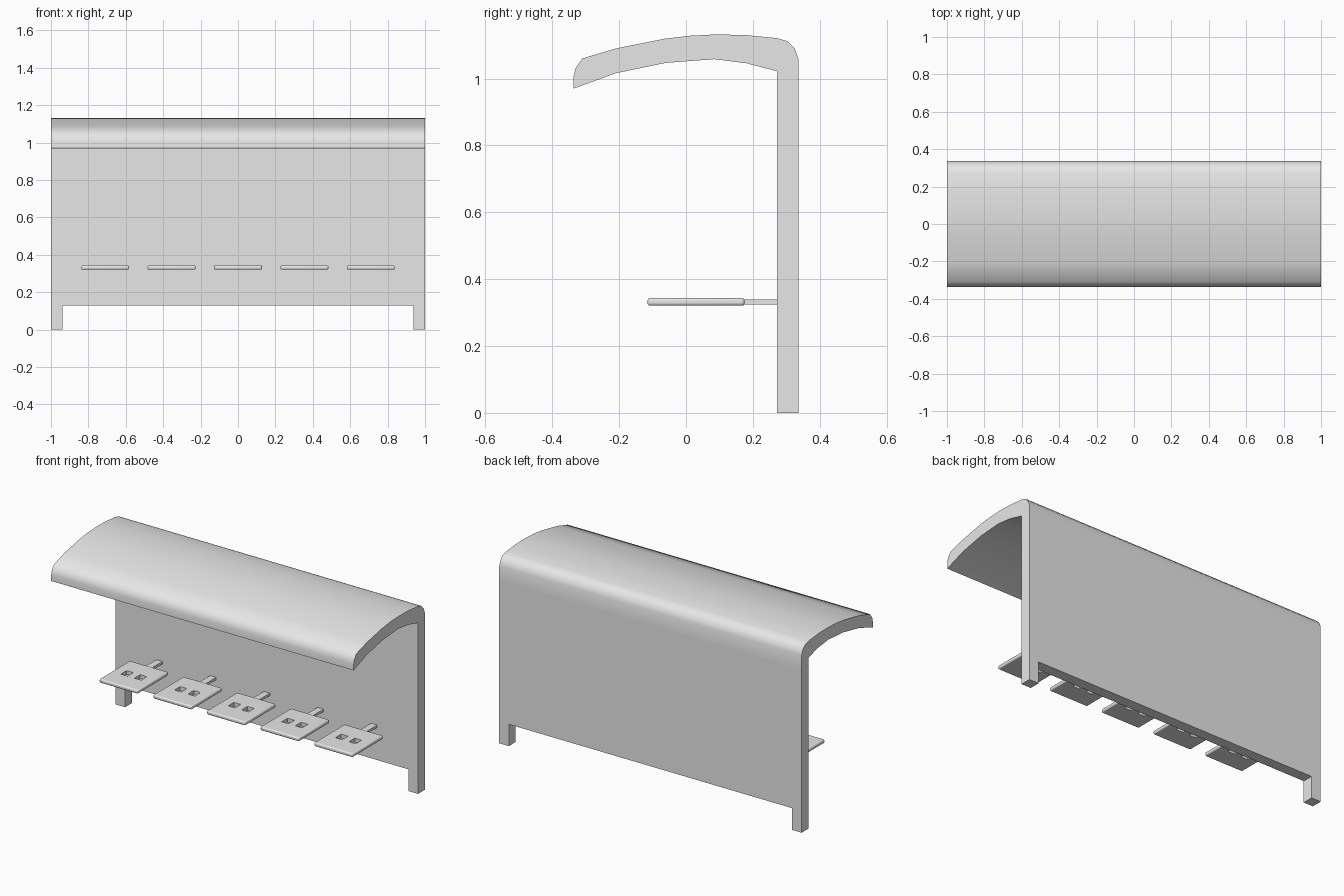
import bpy
import bmesh
import math
from mathutils import Matrix

if "Cube" in bpy.data.objects:
    bpy.data.objects.remove(bpy.data.objects["Cube"], do_unlink=True)

# Single plain finish
grey = bpy.data.materials.new("light grey")
grey.use_nodes = True
grey.diffuse_color = (0.8, 0.8, 0.8, 1)
grey.node_tree.nodes["Principled BSDF"].inputs["Base Color"].default_value = (0.8, 0.8, 0.8, 1)

WALL_FRONT, WALL_BACK = 0.272, 0.336
EAVE = 0.97


def add_object(name, mesh):
    obj = bpy.data.objects.new(name, mesh)
    bpy.context.collection.objects.link(obj)
    return obj


def finish(name, bm):
    bmesh.ops.recalc_face_normals(bm, faces=bm.faces)
    mesh = bpy.data.meshes.new(name)
    bm.to_mesh(mesh)
    bm.free()
    mesh.materials.append(grey)
    return add_object(name, mesh)


def prism(name, outline, sweep):
    """Extrude a closed outline of 3D points along the sweep vector."""
    bm = bmesh.new()
    face = bm.faces.new([bm.verts.new(p) for p in outline])
    moved = bmesh.ops.extrude_face_region(bm, geom=[face], use_keep_orig=True)["geom"]
    verts = [v for v in moved if isinstance(v, bmesh.types.BMVert)]
    bmesh.ops.translate(bm, verts=verts, vec=sweep)
    return finish(name, bm)


def boxes(name, specs):
    """Join several boxes, each given as centre and size."""
    bm = bmesh.new()
    for centre, size in specs:
        bmesh.ops.create_cube(bm, size=1, matrix=Matrix.Translation(centre) @ Matrix.Diagonal((*size, 1)))
    return finish(name, bm)


def smooth(obj, degrees):
    bpy.ops.object.select_all(action="DESELECT")
    obj.select_set(True)
    bpy.context.view_layer.objects.active = obj
    bpy.ops.object.shade_smooth_by_angle(angle=math.radians(degrees))


# Curved roof: outer skin from the front lip to the back, then the underside
roof_profile = [
    (-0.336, EAVE), (-0.336, 1.008), (-0.33, 1.032), (-0.31, 1.06), (-0.21, 1.09),
    (-0.065, 1.119), (0.01, 1.128), (0.09, 1.132), (0.18, 1.13), (0.272, 1.121),
    (0.303, 1.112), (0.325, 1.09), (WALL_BACK, 1.06), (WALL_BACK, EAVE),
    (WALL_FRONT, EAVE), (WALL_FRONT, 1.022), (0.18, 1.046), (0.085, 1.058),
    (-0.06, 1.047), (-0.21, 1.016),
]
roof = prism("roof", [(-1, y, z) for y, z in roof_profile], (2, 0, 0))
smooth(roof, 40)

# Back wall with a short leg at each end
half = [(1, EAVE), (1, 0), (0.937, 0), (0.937, 0.13)]
wall_outline = half + [(-x, z) for x, z in reversed(half)]
prism("back_wall", [(x, WALL_FRONT, z) for x, z in wall_outline], (0, WALL_BACK - WALL_FRONT, 0))

# Seat pad with rounded edges and two square openings
SEAT_Z = 0.332
pad = boxes("seat_pattern", [((0, 0.03, 0), (0.256, 0.29, 0.023))])
bevel = pad.modifiers.new("rounded edges", "BEVEL")
bevel.width = 0.008
bevel.segments = 3
smooth(pad, 40)
cutter = boxes("seat_openings", [((s * 0.045, 0.03, 0), (0.045, 0.055, 0.2)) for s in (-1, 1)])
cutter.hide_render = True
cut = pad.modifiers.new("openings", "BOOLEAN")
cut.operation = "DIFFERENCE"
cut.solver = "EXACT"
cut.object = cutter
bpy.context.view_layer.update()
seat_mesh = bpy.data.meshes.new_from_object(pad.evaluated_get(bpy.context.evaluated_depsgraph_get()))
seat_mesh.name = "seat"
for helper in (pad, cutter):
    bpy.data.objects.remove(helper, do_unlink=True)

# Row of five seats, each on a bar fixed to the wall
for i in range(5):
    x = (i - 2) * 0.355
    seat = add_object(f"seat_{i + 1}", seat_mesh)
    seat.location = (x, 0, SEAT_Z)
    boxes(f"seat_bracket_{i + 1}", [((x, 0.222, SEAT_Z), (0.04, 0.104, 0.015))])
